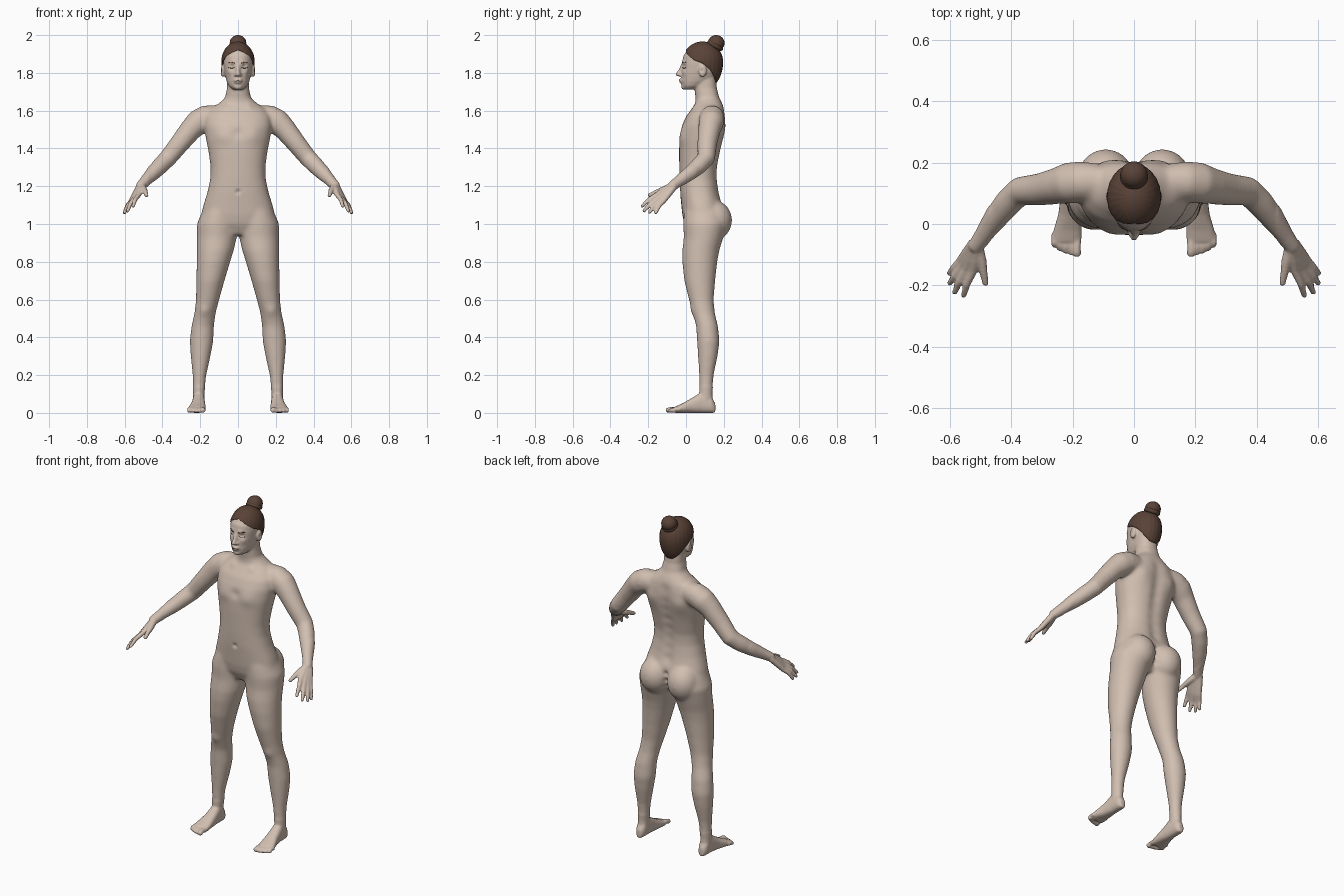
import bpy, bmesh, math
from mathutils import Vector, Matrix

cube = bpy.data.objects.get("Cube")
if cube:
    bpy.data.objects.remove(cube, do_unlink=True)


def material(name, rgb):
    m = bpy.data.materials.new(name)
    m.use_nodes = True
    m.diffuse_color = (*rgb, 1)
    bsdf = m.node_tree.nodes["Principled BSDF"]
    bsdf.inputs["Base Color"].default_value = (*rgb, 1)
    bsdf.inputs["Roughness"].default_value = 0.7
    return m


skin = material("skin", (0.64, 0.52, 0.44))
brown = material("hair_brown", (0.10, 0.055, 0.038))
dark = material("lash_dark", (0.04, 0.025, 0.02))
lip = material("lip_line", (0.22, 0.13, 0.10))


def add_object(name, bm, mat):
    bmesh.ops.recalc_face_normals(bm, faces=bm.faces)
    mesh = bpy.data.meshes.new(name)
    bm.to_mesh(mesh)
    bm.free()
    mesh.materials.append(mat)
    obj = bpy.data.objects.new(name, mesh)
    bpy.context.collection.objects.link(obj)
    mesh.polygons.foreach_set("use_smooth", [True] * len(mesh.polygons))
    return obj


def bake(obj):
    """Replace the mesh by its modified result."""
    deps = bpy.context.evaluated_depsgraph_get()
    mesh = bpy.data.meshes.new_from_object(obj.evaluated_get(deps))
    obj.modifiers.clear()
    obj.data = mesh
    mesh.materials.clear()
    mesh.materials.append(skin)
    mesh.polygons.foreach_set("use_smooth", [True] * len(mesh.polygons))


body_bm = bmesh.new()


def loft(rings, mirror, power=2.0, n=28):
    """Closed skin over rings of (centre, side axis, depth axis)."""
    for side in ((1, -1) if mirror else (1,)):
        loops = []
        for c, u, v in rings:
            loop = []
            for i in range(n):
                a = math.tau * i / n
                p, q = math.cos(a), math.sin(a)
                p = math.copysign(abs(p) ** (2 / power), p)
                q = math.copysign(abs(q) ** (2 / power), q)
                co = c + u * p + v * q
                loop.append(body_bm.verts.new((co.x * side, co.y, co.z)))
            loops.append(loop)
        for a, b in zip(loops, loops[1:]):
            for i in range(n):
                j = (i + 1) % n
                body_bm.faces.new((a[i], a[j], b[j], b[i]))
        body_bm.faces.new(loops[0])
        body_bm.faces.new(loops[-1])


def stack(rows, mirror=False, power=2.0):
    """Level rings from rows of z, centre x, half width, front y, back y."""
    loft([(Vector((x, (f + b) / 2, z)), Vector((w, 0, 0)), Vector((0, (b - f) / 2, 0)))
          for z, x, w, f, b in rows], mirror, power)


def ball(centre, radii, mirror=False):
    for side in ((1, -1) if mirror else (1,)):
        place = Matrix.Translation((centre[0] * side, centre[1], centre[2]))
        bmesh.ops.create_uvsphere(body_bm, u_segments=20, v_segments=12, radius=1,
                                  matrix=place @ Matrix.Diagonal((*radii, 1)))


def limb(rows, mirror=True):
    """Round tube along rows of x, y, z, radius, with a rounded tip."""
    pts = [Vector(r[:3]) for r in rows]
    rings = []
    for i, p in enumerate(pts):
        t = (pts[min(i + 1, len(pts) - 1)] - pts[max(i - 1, 0)]).normalized()
        u = t.cross(Vector((0, 0, 1))).normalized()
        rings.append((p, u * rows[i][3], u.cross(t) * rows[i][3]))
    loft(rings, mirror)
    ball(rows[-1][:3], [rows[-1][3]] * 3, mirror)


# Torso and neck
stack([(.94, 0, .09, .02, .15), (1, 0, .18, -.01, .18), (1.05, 0, .195, -.02, .195),
       (1.1, 0, .184, -.025, .193), (1.17, 0, .162, -.032, .176), (1.24, 0, .147, -.035, .166),
       (1.3, 0, .145, -.036, .167), (1.38, 0, .156, -.037, .184), (1.45, 0, .17, -.035, .2),
       (1.52, 0, .18, -.022, .21), (1.57, 0, .175, .0, .21), (1.61, 0, .145, .03, .203),
       (1.64, 0, .1, .05, .192), (1.67, 0, .068, .05, .176), (1.72, 0, .058, .045, .163),
       (1.79, 0, .056, .05, .158)], power=2.3)

# Legs
stack([(1.12, .09, .07, .0, .18), (1.06, .1, .093, -.012, .205), (1, .109, .109, -.015, .215),
       (.93, .112, .106, -.012, .198), (.86, .12, .098, -.02, .177), (.8, .13, .089, -.02, .166),
       (.7, .146, .075, -.01, .155), (.6, .161, .062, .015, .147), (.53, .174, .057, .035, .153),
       (.46, .187, .06, .053, .17), (.38, .193, .063, .058, .178), (.3, .198, .053, .063, .168),
       (.2, .204, .037, .069, .147), (.1, .208, .03, .07, .14), (.04, .208, .03, .06, .145)], True)
ball((.092, .15, 1.02), (.093, .095, .105), True)

# Feet, as upright rings from heel to ball, then toes
loft([(Vector((x, y, h / 2)), Vector((w, 0, 0)), Vector((0, 0, h / 2)))
      for y, x, w, h in [(.155, .208, .016, .05), (.135, .208, .028, .085), (.08, .208, .032, .11),
                         (.03, .21, .037, .078), (-.02, .216, .046, .05), (-.06, .219, .048, .032)]],
     True, 2.4)
for i in range(5):
    x, r = .186 + .0185 * i, (.0145 if i == 0 else .0105)
    tip = -.094 + .0025 * i * i / 1.5
    limb([(x, -.03, .018, r), (x, (tip - .06) / 2, .02, r * .85), (x, tip, r, r)])

# Arms
limb([(.11, .14, 1.575, .055), (.165, .138, 1.565, .066), (.21, .134, 1.54, .068),
      (.25, .124, 1.5, .06), (.31, .112, 1.425, .053), (.372, .107, 1.348, .048),
      (.41, .07, 1.31, .046), (.45, .02, 1.268, .04), (.49, -.037, 1.227, .03),
      (.514, -.07, 1.203, .026)])

# Hands: each finger runs from the wrist so the bases form the palm
fingers = [((.525, -.155, 1.155), (.555, -.232, 1.094)),
           ((.546, -.15, 1.137), (.584, -.222, 1.07)),
           ((.559, -.138, 1.125), (.6, -.193, 1.062)),
           ((.566, -.12, 1.12), (.601, -.16, 1.06))]
for i, (knuckle, tip) in enumerate(fingers):
    k, t = Vector(knuckle), Vector(tip)
    root = Vector((.508 + .005 * i, -.076 + .004 * i, 1.205 - .003 * i))
    mid = k.lerp(t, .5) + Vector((.004, -.003, .005))
    limb([(*root, .018), (*root.lerp(k, .6), .016), (*k, .0135), (*mid, .0115), (*t, .0095)])
limb([(.507, -.085, 1.195, .019), (.496, -.125, 1.18, .0165), (.49, -.16, 1.167, .013),
      (.484, -.193, 1.152, .0105)])

# Head
stack([(1.712, 0, .028, -.008, .05), (1.73, 0, .048, -.02, .09), (1.755, 0, .06, -.025, .135),
       (1.78, 0, .067, -.025, .163), (1.81, 0, .073, -.024, .181), (1.85, 0, .078, -.022, .189),
       (1.89, 0, .078, -.014, .185), (1.92, 0, .066, .006, .17), (1.945, 0, .044, .034, .142),
       (1.955, 0, .028, .05, .125)], power=2.2)
limb([(0, -.018, 1.842, .009), (0, -.03, 1.812, .0105), (0, -.042, 1.793, .0125)], False)
ball((.012, -.03, 1.789), (.009, .011, .008), True)
ball((0, -.027, 1.764), (.025, .011, .0065))
ball((0, -.025, 1.751), (.021, .011, .0075))
ball((0, -.008, 1.727), (.024, .018, .017))
ball((.081, .088, 1.81), (.012, .021, .033), True)

# Fuse the parts into one skin, relaxing the trunk and limbs most
body = add_object("body", body_bm, skin)
remesh = body.modifiers.new("fuse", "REMESH")
remesh.mode = "VOXEL"
remesh.voxel_size = 0.0058
bake(body)
group = body.vertex_groups.new(name="trunk")
group.add([v.index for v in body.data.vertices
           if .14 < v.co.z < 1.68 and abs(v.co.x) < .47], 1.0, "REPLACE")
for iterations, name in ((45, "trunk"), (3, "")):
    relax = body.modifiers.new("relax", "SMOOTH")
    relax.factor = 0.5
    relax.iterations = iterations
    relax.vertex_group = name
bake(body)

# Soft sculpt dabs: centre, radius, push
dabs = [((.033, -.014, 1.834), .014, (0, .011, 0)), ((.032, -.015, 1.827), .008, (0, -.005, 0)),
        ((.028, -.02, 1.855), .014, (0, -.004, 0)), ((.043, -.008, 1.803), .018, (.002, -.004, 0)),
        ((.094, .083, 1.812), .011, (-.007, 0, 0)), ((0, -.035, 1.17), .012, (0, .01, 0)),
        ((.08, -.02, 1.47), .045, (0, -.008, 0)), ((.1, .19, 1.5), .05, (0, .01, 0)),
        ((.178, .035, .54), .03, (0, -.007, 0)), ((0, -.03, 1.48), .025, (0, .006, 0)),
        ((.06, .05, 1.615), .02, (0, -.006, 0))]
dabs += [((0, .19, 1.15 + .06 * i), .035, (0, -.011, 0)) for i in range(8)]
dabs += [((0, .19, .94 + .04 * i), .016, (0, -.014, 0)) for i in range(4)]
for centre, radius, push in dabs:
    for side in ((1, -1) if centre[0] else (1,)):
        c = Vector((centre[0] * side, *centre[1:]))
        p = Vector((push[0] * side, *push[1:]))
        for v in body.data.vertices:
            if abs(v.co.z - c.z) < radius * 2.5:
                d = (v.co - c).length_squared / radius ** 2
                if d < 7:
                    v.co += p * math.exp(-d)
for v in body.data.vertices:
    v.co.z = max(v.co.z, 0)
body.data.update()
bpy.context.view_layer.update()


# Thin face lines laid on the skin
def stroke(name, points, width, mat):
    curve = bpy.data.curves.new(name, "CURVE")
    curve.dimensions = "3D"
    curve.bevel_depth = width
    spline = curve.splines.new("POLY")
    spline.points.add(len(points) - 1)
    for slot, (x, z) in zip(spline.points, points):
        hit, where, _, _ = body.ray_cast((x, -1, z), (0, 1, 0))
        slot.co = (*(where if hit else Vector((x, -.02, z))), 1)
    curve.materials.append(mat)
    bpy.context.collection.objects.link(bpy.data.objects.new(name, curve))


arc = [i / 8 for i in range(9)]
for side, label in ((1, "left"), (-1, "right")):
    stroke(label + "_lashes", [(side * (.019 + .03 * t), 1.829 - .004 * math.sin(math.pi * t))
                               for t in arc], .0018, dark)
    stroke(label + "_brow", [(side * (.016 + .036 * t), 1.851 + .005 * math.sin(math.pi * t * .8))
                             for t in arc], .0016, brown)
stroke("mouth_line", [(.044 * (t - .5), 1.7575 - .002 * abs(2 * t - 1)) for t in arc], .0014, lip)

# Hair cap: polar grid whose rim follows the hairline
hairline = [52, 60, 72, 86, 93, 106, 124, 136, 140]
bm = bmesh.new()
segments, steps = 96, 22
top = bm.verts.new((0, .088, 1.966))
previous = None
for k in range(1, steps + 2):
    ring = []
    for i in range(segments):
        a = math.tau * i / segments
        f = abs((a + math.pi) % math.tau - math.pi) / math.pi * 8
        lo = min(int(f), 7)
        limit = hairline[lo] + (hairline[lo + 1] - hairline[lo]) * (f - lo)
        t = math.radians(limit) * min(k, steps) / steps
        size = (1 + .006 * math.sin(24 * a) * math.sin(t)) * (.92 if k > steps else 1)
        deep = .108 if t < math.pi / 2 else .15
        ring.append(bm.verts.new((.088 * math.sin(t) * math.sin(a) * size,
                                  .088 - .108 * math.sin(t) * math.cos(a) * size,
                                  1.858 + deep * math.cos(t) * size)))
    for i in range(segments):
        j = (i + 1) % segments
        bm.faces.new((previous[i], previous[j], ring[j], ring[i]) if previous
                     else (top, ring[j], ring[i]))
    previous = ring
add_object("hair_cap", bm, brown)

# Hair bun with a coiled base
bm = bmesh.new()
bmesh.ops.create_uvsphere(bm, u_segments=32, v_segments=18, radius=1,
                          matrix=Matrix.Translation((0, .16, 1.958)) @ Matrix.Diagonal((.044, .044, .042, 1)))
add_object("hair_bun", bm, brown)
bpy.ops.mesh.primitive_torus_add(major_radius=.032, minor_radius=.014, major_segments=36,
                                 location=(0, .155, 1.945), rotation=(-.5, 0, 0))
coil = bpy.context.object
coil.name = "bun_coil"
coil.data.materials.append(brown)
bpy.ops.object.shade_smooth()
